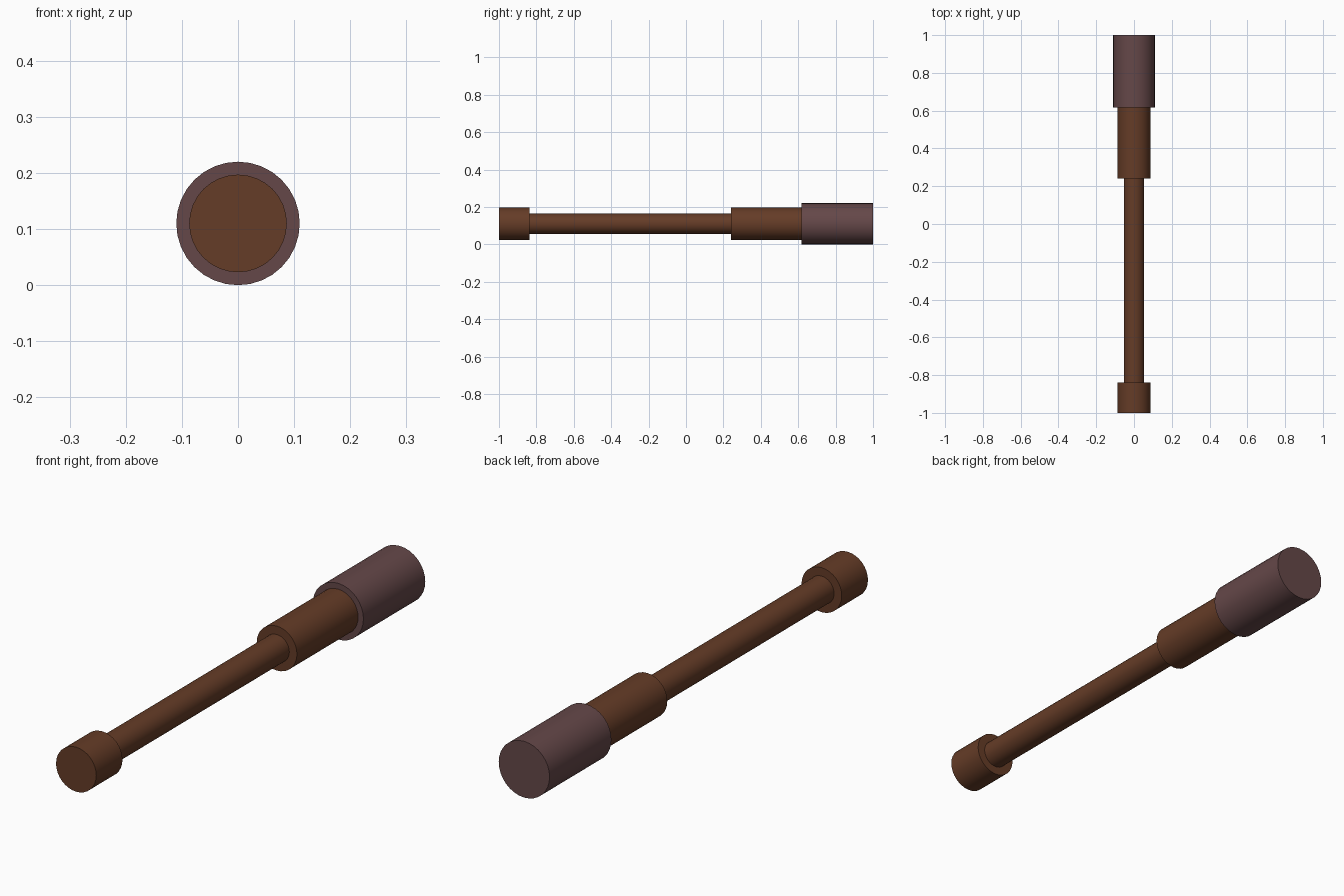
import bpy, bmesh, math

if "Cube" in bpy.data.objects:
    bpy.data.objects.remove(bpy.data.objects["Cube"])

AXIS_Z = 0.11
SIDES = 32


def material(name, rgb):
    m = bpy.data.materials.new(name)
    m.diffuse_color = (*rgb, 1)
    m.use_nodes = True
    m.node_tree.nodes["Principled BSDF"].inputs["Base Color"].default_value = m.diffuse_color
    return m


brown = material("dark_brown", (0.13, 0.045, 0.02))
plum = material("plum_brown", (0.13, 0.064, 0.066))


def turned_part(name, profile, mat):
    """Closed solid of revolution along y from (y, radius) points."""
    bm = bmesh.new()
    rings = []
    for y, r in profile:
        rings.append([bm.verts.new((r * math.sin(2 * math.pi * i / SIDES), y,
                                    AXIS_Z + r * math.cos(2 * math.pi * i / SIDES)))
                      for i in range(SIDES)])
    for a, b in zip(rings, rings[1:]):
        for i in range(SIDES):
            j = (i + 1) % SIDES
            bm.faces.new((a[i], a[j], b[j], b[i]))
    bm.faces.new(rings[0])
    bm.faces.new(rings[-1])
    bmesh.ops.recalc_face_normals(bm, faces=bm.faces)
    mesh = bpy.data.meshes.new(name)
    bm.to_mesh(mesh)
    bm.free()
    mesh.materials.append(mat)
    ob = bpy.data.objects.new(name, mesh)
    bpy.context.collection.objects.link(ob)
    bpy.ops.object.select_all(action='DESELECT')
    ob.select_set(True)
    bpy.context.view_layer.objects.active = ob
    bpy.ops.object.shade_smooth_by_angle(angle=math.radians(35))


# Telescoping sections, front tip to rear grip
turned_part("tip_cap", [(-1.0, 0.087), (-0.838, 0.087)], brown)
turned_part("thin_shaft", [(-0.86, 0.054), (0.26, 0.054)], brown)
turned_part("middle_sleeve", [(0.24, 0.087), (0.64, 0.087)], brown)
turned_part("grip", [(0.618, 0.11), (1.0, 0.11)], plum)
